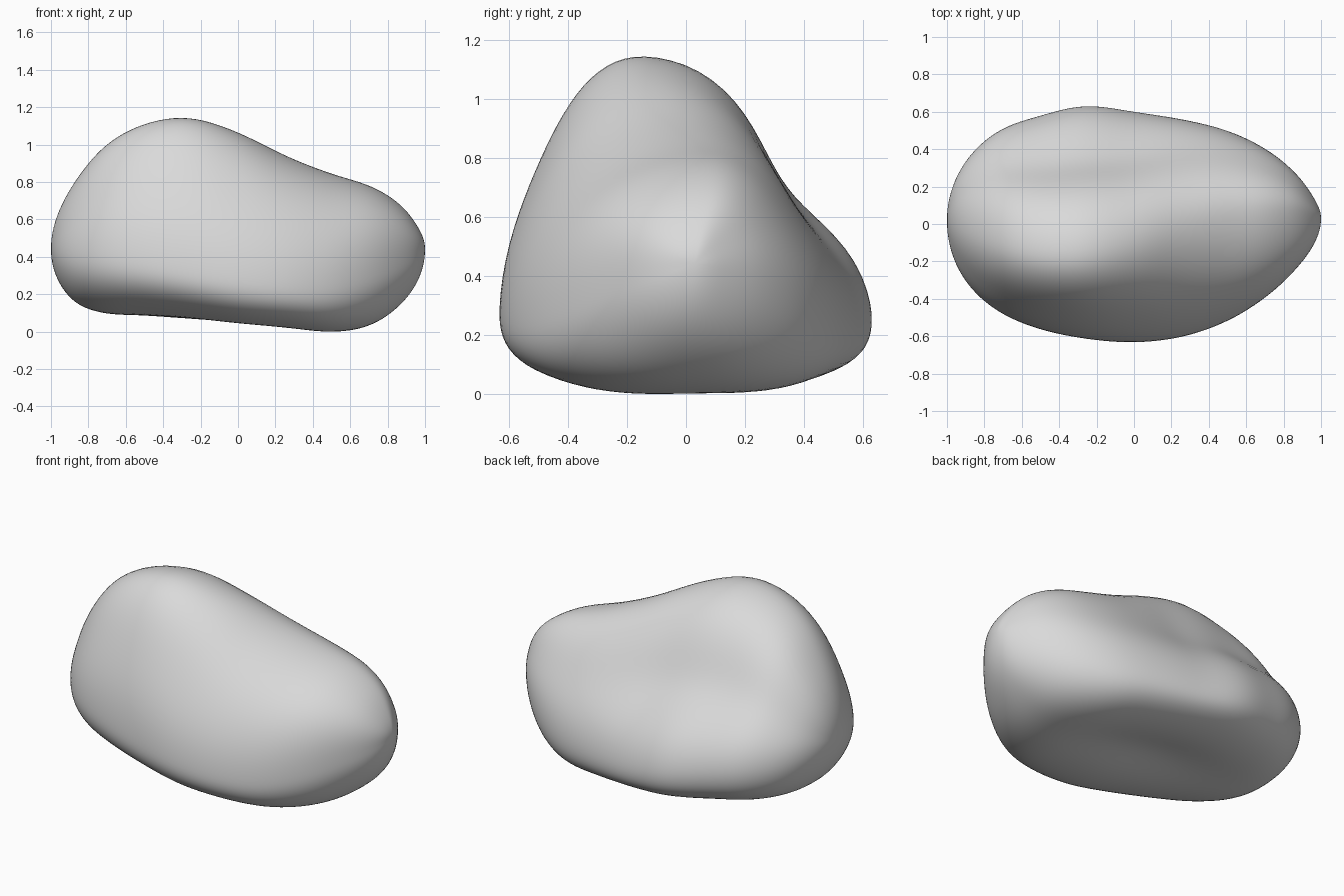
import bpy, bmesh
from math import sin, cos, pi, exp

if "Cube" in bpy.data.objects:
    bpy.data.objects.remove(bpy.data.objects["Cube"], do_unlink=True)

# Stone outline at even angles from the -x tip to the +x tip:
# front y, back y, underside z, crest z, crest y
STATIONS = [
    (.02, .02, .45, .45, .02),
    (-.18, .21, .29, .63, 0),
    (-.35, .38, .16, .82, -.05),
    (-.48, .51, .1, 1.01, -.11),
    (-.565, .58, .08, 1.125, -.15),
    (-.615, .635, .06, 1.16, -.15),
    (-.635, .6, .04, 1.08, -.1),
    (-.605, .56, .02, .95, -.01),
    (-.52, .5, 0, .855, .06),
    (-.39, .4, .04, .79, .08),
    (-.24, .27, .15, .69, .08),
    (-.1, .13, .29, .56, .05),
    (.03, .03, .45, .45, .03),
]
RINGS, SIDES = 72, 96


def extend(first, second):
    return tuple(2 * a - b for a, b in zip(first, second))


PADDED = ([extend(STATIONS[0], STATIONS[1])] + STATIONS
          + [extend(STATIONS[-1], STATIONS[-2])])


def outline(s):
    """Smoothly interpolated station values, s running from 0 to 1."""
    pos = s * (len(STATIONS) - 1)
    i = min(int(pos), len(STATIONS) - 2)
    t = pos - i
    return [b + t / 2 * (c - a + t * (2 * a - 5 * b + 4 * c - d
            + t * (3 * (b - c) + d - a)))
            for a, b, c, d in zip(*PADDED[i:i + 4])]


def section_point(x, values, angle):
    """Point of a rounded, lopsided triangular cross-section."""
    front, back, low, high, crest = values
    u, v = cos(angle), sin(angle)
    middle = 1 - x * x
    upper, rear = v >= 0, u >= 0
    if upper:
        # flattened flanks, with a dip behind the peak
        pinch = (.06 + .14 * exp(-((x + .3) / .6) ** 2) if rear
                 else .06 - .15 * max(x, 0))
        r = 1 - pinch * (1 + .6 * cos(2 * angle)) * sin(2 * angle) ** 2
    else:
        # squarer corners below
        n = 2 + (1.5 if rear else .9) * middle
        r = (abs(u) ** n + abs(v) ** n) ** (-1 / n)
    # widest height of each flank; the rear ridge climbs towards the +x tip
    share = (.2 + .15 * max(x, 0) if rear else .24) + .2 * x * x
    side_z = low + share * (high - low)
    centre = crest if upper else (front + back) / 2
    y = centre + r * u * (back - centre if rear else centre - front)
    z = side_z + r * v * (high - side_z if upper else side_z - low)
    if not upper:
        # shallow hollow along the underside
        z += .06 * v * v * middle * exp(-((y - .06) / .2) ** 2 - ((x + .1) / .45) ** 2)
        # raised front rim towards the -x end
        if not rear:
            z += .2 * max(-x, 0) * middle * (u * v) ** 2
    return x, y, z


# Loft the sections into one closed skin
bm = bmesh.new()
rings = []
for k in range(1, RINGS):
    s = k / RINGS
    x, values = -cos(pi * s), outline(s)
    rings.append([bm.verts.new(section_point(x, values, 2 * pi * j / SIDES))
                  for j in range(SIDES)])
tips = [bm.verts.new((x, st[0], st[2]))
        for x, st in ((-1, STATIONS[0]), (1, STATIONS[-1]))]
for j in range(SIDES):
    n = (j + 1) % SIDES
    for a, b in zip(rings, rings[1:]):
        bm.faces.new((a[j], a[n], b[n], b[j]))
    bm.faces.new((tips[0], rings[0][n], rings[0][j]))
    bm.faces.new((tips[1], rings[-1][j], rings[-1][n]))

# Even out the seams between quadrants, then rest the stone on the ground
for _ in range(10):
    bmesh.ops.smooth_vert(bm, verts=[v for ring in rings[3:-3] for v in ring],
                          factor=.5, use_axis_x=False, use_axis_y=True,
                          use_axis_z=True)
floor = min(v.co.z for v in bm.verts)
bmesh.ops.translate(bm, verts=bm.verts, vec=(0, 0, -floor))
bmesh.ops.recalc_face_normals(bm, faces=bm.faces)
mesh = bpy.data.meshes.new("stone")
bm.to_mesh(mesh)
bm.free()
for face in mesh.polygons:
    face.use_smooth = True
stone = bpy.data.objects.new("stone", mesh)
bpy.context.collection.objects.link(stone)

# Plain light grey
grey = bpy.data.materials.new("light_grey")
grey.use_nodes = True
colour = (.7, .7, .7, 1)
grey.diffuse_color = colour
grey.node_tree.nodes["Principled BSDF"].inputs["Base Color"].default_value = colour
mesh.materials.append(grey)
